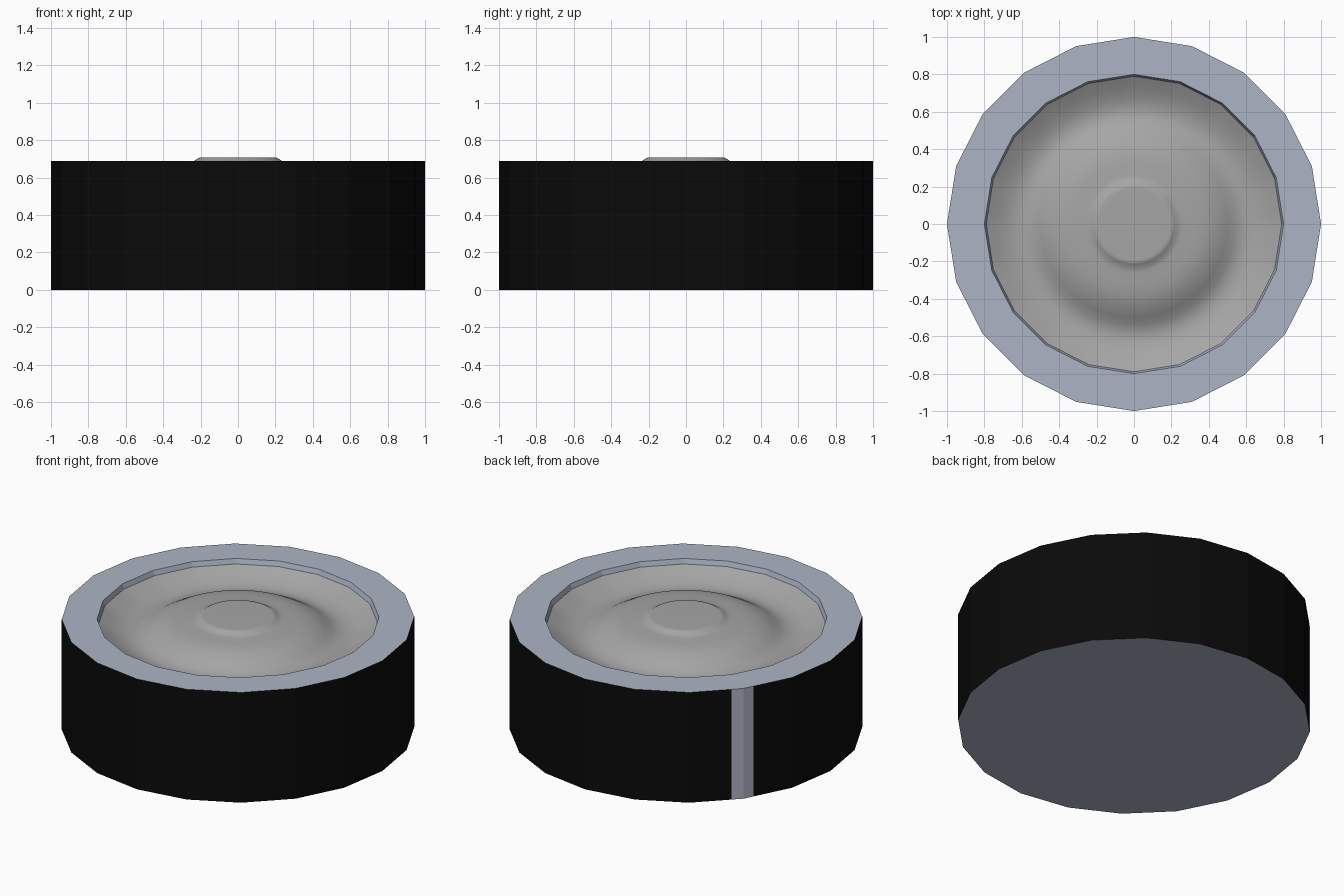
import bpy, bmesh, math

if "Cube" in bpy.data.objects:
    bpy.data.objects.remove(bpy.data.objects["Cube"])

SIDES = 20


def material(name, rgb):
    m = bpy.data.materials.new(name)
    m.diffuse_color = (*rgb, 1)
    m.use_nodes = True
    m.node_tree.nodes["Principled BSDF"].inputs["Base Color"].default_value = m.diffuse_color
    return m


rim_mat = material("pale blue grey", (0.42, 0.455, 0.56))
side_mat = material("black", (0.003, 0.003, 0.003))
cone_mat = material("mid grey", (0.38, 0.38, 0.38))


def outline(t, r, z, roundness=0.0):
    """Point on a 20-sided outline (t counts corners), blended towards a true circle."""
    i, f = math.floor(t), t - math.floor(t)
    a, b = (2 * math.pi * k / SIDES for k in (i, i + 1))
    c = 2 * math.pi * t / SIDES
    px = math.cos(a) * (1 - f) + math.cos(b) * f
    py = math.sin(a) * (1 - f) + math.sin(b) * f
    k = roundness
    return (r * (px * (1 - k) + math.cos(c) * k), r * (py * (1 - k) + math.sin(c) * k), z)


def lathe(name, params, profile, mats, rule=None):
    """Join rings of (radius, height, roundness); caps the start ring."""
    bm = bmesh.new()
    rings = [[bm.verts.new(outline(t, *p)) for t in params] for p in profile]
    n = len(params)
    bm.faces.new(rings[0])
    for lo, hi in zip(rings, rings[1:]):
        for i in range(n):
            j = (i + 1) % n
            bm.faces.new((lo[i], lo[j], hi[j], hi[i]))
    bmesh.ops.recalc_face_normals(bm, faces=bm.faces)
    if rule:
        for f in bm.faces:
            f.material_index = rule(f)
    me = bpy.data.meshes.new(name)
    bm.to_mesh(me)
    bm.free()
    for m in mats:
        me.materials.append(m)
    ob = bpy.data.objects.new(name, me)
    bpy.context.collection.objects.link(ob)
    return ob


# Body: closed bottom, black wall with one bare strip at the back left, rim and recess
def wall_colour(f):
    c = f.calc_center_median()
    if abs(f.normal.z) > 0.3 or c.xy.length < 0.9:
        return 0
    t = math.atan2(c.y, c.x) * SIDES / (2 * math.pi)
    return 0 if 7.78 < t < 8.21 else 1


body_params = sorted(list(range(SIDES)) + [7.78, 8.21])
lathe("body", body_params,
      [(1, 0), (1, 0.69), (0.8, 0.69), (0.79, 0.66)],
      [rim_mat, side_mat], wall_colour)

# Cone insert: raised centre disc, soft hill, valley, rise back to the rim
cone_profile = [(0.19, 0.707), (0.205, 0.7065), (0.215, 0.702), (0.235, 0.689),
                (0.26, 0.685), (0.32, 0.683), (0.38, 0.676), (0.44, 0.660),
                (0.50, 0.628), (0.54, 0.604), (0.58, 0.592), (0.62, 0.591),
                (0.67, 0.602), (0.73, 0.627), (0.79, 0.66)]
cone = lathe("cone_insert", [i / 4 for i in range(SIDES * 4)],
             [(r, z, min(1, max(0, (0.79 - r) / 0.2))) for r, z in cone_profile],
             [cone_mat])
# The outward side of the insert is up
if cone.data.polygons[0].normal.z < 0:
    cone.data.flip_normals()
for p in cone.data.polygons:
    p.use_smooth = True
